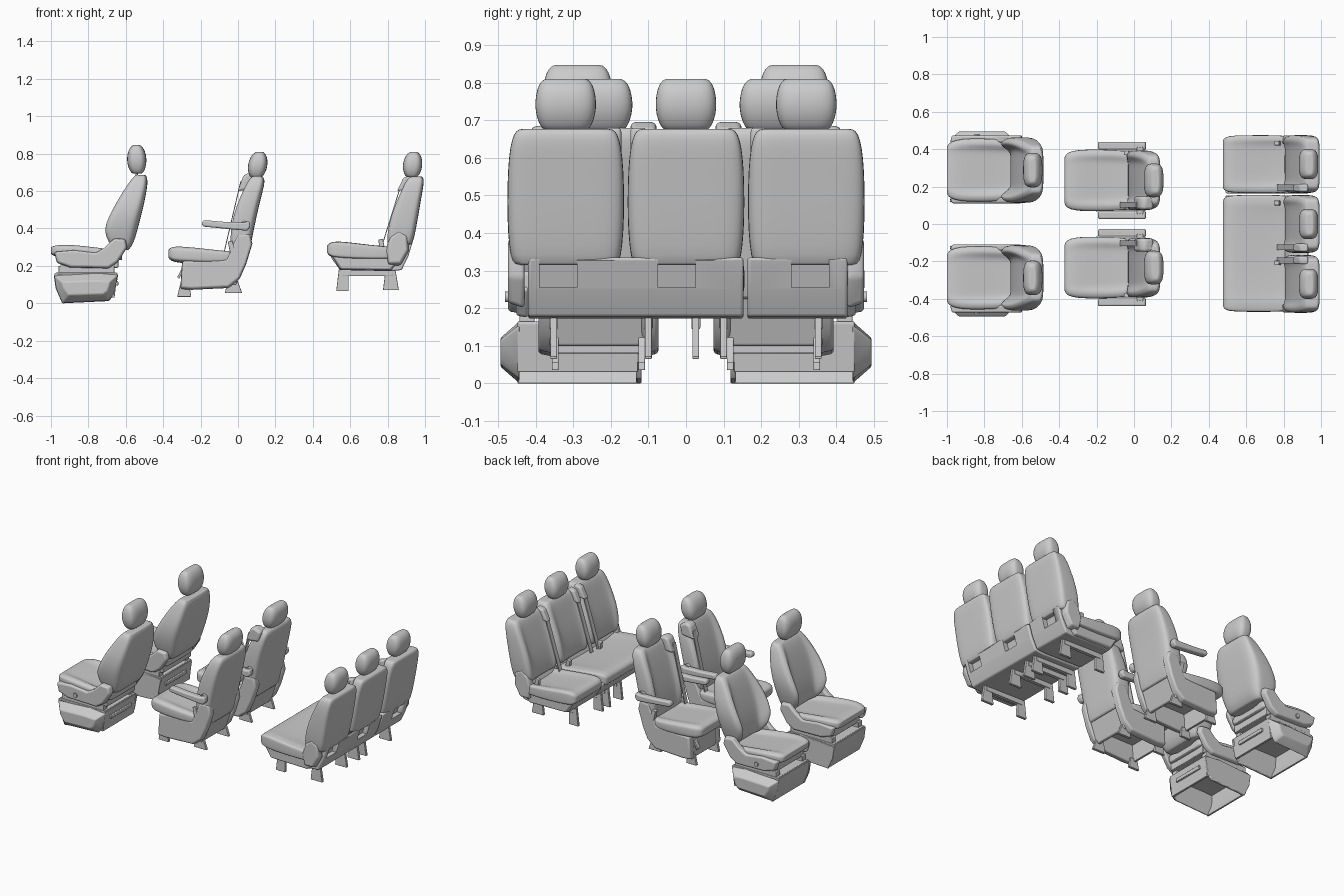
import bpy, bmesh, math
from mathutils import Vector


def finish(name, bm, angle=40):
    bmesh.ops.recalc_face_normals(bm, faces=bm.faces)
    me = bpy.data.meshes.new(name)
    bm.to_mesh(me)
    bm.free()
    ob = bpy.data.objects.new(name, me)
    bpy.context.collection.objects.link(ob)
    bpy.ops.object.select_all(action='DESELECT')
    bpy.context.view_layer.objects.active = ob
    ob.select_set(True)
    bpy.ops.object.shade_smooth_by_angle(angle=math.radians(angle))
    return ob


def loft(name, axis, stations, y, p=0.42, n=40):
    """Upholstered form: station = (position, back, front centre, front bolster, half width)."""
    bm = bmesh.new()

    def ring(st, k=1.0):
        s, a, bc, bb, w = st
        pts = []
        for i in range(n):
            t = 2 * math.pi * i / n
            u = math.copysign(abs(math.cos(t)) ** p, math.cos(t))
            v = math.copysign(abs(math.sin(t)) ** p, math.sin(t))
            e = min(1, max(0, (abs(u) - 0.58) / 0.26))
            b = bc + (bb - bc) * e * e * (3 - 2 * e)
            m = (a + bc) / 2
            d = m + (a + (b - a) * (v + 1) / 2 - m) * k
            yy = y + u * w * k
            pts.append(bm.verts.new((d, yy, s) if axis == 'z' else (s, yy, d)))
        return pts

    rings = [ring(stations[0], 0.4), ring(stations[0], 0.85)]
    rings += [ring(st) for st in stations]
    rings += [ring(stations[-1], 0.85), ring(stations[-1], 0.4)]
    for r, q in zip(rings, rings[1:]):
        for i in range(n):
            j = (i + 1) % n
            bm.faces.new((r[i], r[j], q[j], q[i]))
    bm.faces.new(rings[0])
    bm.faces.new(rings[-1])
    ob = finish(name, bm, 60)
    ob.modifiers.new("soft", 'SUBSURF').levels = 1
    ob.modifiers["soft"].render_levels = 1
    return ob


def plate(name, prof, y0, y1, bevel=0.008, taper=(1, 1)):
    """Side profile (x, z) extruded from y0 to y1; the y1 face may be tapered."""
    bm = bmesh.new()
    cx = (min(q[0] for q in prof) + max(q[0] for q in prof)) / 2
    cz = (min(q[1] for q in prof) + max(q[1] for q in prof)) / 2
    a = [bm.verts.new((x, y0, z)) for x, z in prof]
    b = [bm.verts.new((cx + (x - cx) * taper[0], y1, cz + (z - cz) * taper[1])) for x, z in prof]
    bm.faces.new(a)
    bm.faces.new(b)
    for i in range(len(prof)):
        j = (i + 1) % len(prof)
        bm.faces.new((a[i], a[j], b[j], b[i]))
    ob = finish(name, bm)
    if bevel:
        m = ob.modifiers.new("bevel", 'BEVEL')
        m.width, m.segments, m.limit_method = bevel, 3, 'ANGLE'
    return ob


def box(name, x0, x1, y0, y1, z0, z1, bevel=0.004):
    return plate(name, [(x0, z0), (x1, z0), (x1, z1), (x0, z1)], y0, y1, bevel)


def rod(name, p0, p1, r):
    p0, p1 = Vector(p0), Vector(p1)
    d = p1 - p0
    bm = bmesh.new()
    bmesh.ops.create_cone(bm, cap_ends=True, segments=16, radius1=r, radius2=r, depth=d.length)
    bmesh.ops.rotate(bm, verts=bm.verts, matrix=d.to_track_quat('Z', 'Y').to_matrix())
    bmesh.ops.translate(bm, verts=bm.verts, vec=(p0 + p1) / 2)
    return finish(name, bm)


def headrest(name, x, z, h, lean, y, w):
    st = []
    for t, d, k in [(0, .028, .72), (.08, .040, .84), (.3, .052, .97), (.55, .054, 1),
                    (.8, .046, .93), (.94, .031, .82), (1, .018, .68)]:
        c = x + lean * t
        st.append((z + h * t, c + d * 0.95, c - d, c - d, w * k))
    loft(name, 'z', st, y, 0.62)
    for o in (-.04, .04):
        rod(name + "_post", (x - .005, y + o, z - .05), (x + lean * .3, y + o, z + .04), .006)


def strap(name, pts, y, w=.03):
    back = [(x + .005, z) for x, z in reversed(pts)]
    plate(name, pts + back, y - w / 2, y + w / 2, 0)


def foot(name, x0, x1, z0, xa, za, y):
    """Flared floor bracket."""
    plate(name, [(x0, z0), (x1, z0), (xa + .025, za), (xa - .025, za)], y - .009, y + .009, .003)


# ---- front row: two bucket seats on box pedestals ----
for s in (1, -1):
    c = .288
    Y = lambda r: s * (c + r)
    loft("front_cushion", 'x', [(-1.0, .265, .300, .300, .13), (-.985, .25, .308, .312, .15),
         (-.93, .24, .308, .320, .168), (-.82, .23, .290, .312, .170), (-.70, .23, .272, .295, .165),
         (-.62, .23, .268, .285, .15)], Y(0))
    loft("front_backrest", 'z', [(.285, -.585, -.65, -.66, .135), (.32, -.558, -.665, -.70, .150),
         (.39, -.538, -.655, -.733, .168), (.46, -.52, -.640, -.705, .178), (.54, -.500, -.615, -.660, .172),
         (.61, -.487, -.590, -.615, .152), (.66, -.482, -.568, -.578, .135), (.685, -.492, -.55, -.552, .12)], Y(0))
    headrest("front_headrest", -.538, .695, .152, -.004, Y(0), .094)
    # reclining side covers
    shield = [(-.985, .275), (-.97, .215), (-.90, .19), (-.69, .185), (-.64, .22), (-.59, .30),
              (-.60, .345), (-.66, .35), (-.71, .30), (-.76, .27), (-.88, .285)]
    plate("front_side_cover", shield, Y(.145), Y(.186), .01, (.96, .92))
    plate("front_inner_cover", shield, Y(-.145), Y(-.178), .01, (.96, .92))
    rod("front_adjuster_knob", (-.84, Y(.18), .23), (-.84, Y(.194), .23), .014)
    # rails and seat pan
    box("front_seat_pan", -.95, -.64, Y(-.145), Y(.145), .19, .25)
    for r in (-.135, .135):
        box("front_rail", -.96, -.66, Y(r - .02), Y(r + .02), .155, .20)
    # hollow pedestal with a bulging outer panel
    ped = [(-.985, .15), (-.975, .08), (-.94, .0), (-.69, .012), (-.66, .05), (-.64, .155), (-.75, .165)]
    plate("pedestal_outer_panel", ped, Y(.155), Y(.206), .006, (.74, .46))
    plate("pedestal_inner_wall", ped, Y(-.17), Y(-.155), .004)
    plate("pedestal_front", [(-.982, .16), (-.972, .08), (-.938, .0), (-.926, 0), (-.96, .08), (-.965, .16)],
          Y(-.16), Y(.16), .003)
    plate("pedestal_rear", [(-.675, .03), (-.66, .03), (-.645, .16), (-.66, .16)], Y(-.16), Y(.16), .003)
    box("pedestal_top", -.975, -.65, Y(-.16), Y(.16), .15, .165)
    box("pedestal_crossbar", -.665, -.64, Y(-.11), Y(.10), .095, .118)

# ---- middle row: two captain chairs with armrests ----
for s in (1, -1):
    c = .233
    Y = lambda r: s * (c + r)
    loft("middle_cushion", 'x', [(-.372, .245, .285, .285, .125), (-.36, .225, .302, .305, .148),
         (-.31, .215, .303, .310, .164), (-.20, .21, .285, .300, .166), (-.08, .21, .270, .285, .163),
         (-.01, .22, .27, .28, .15)], Y(0))
    loft("middle_backrest", 'z', [(.225, .045, -.03, -.03, .14), (.27, .06, -.035, -.045, .152),
         (.37, .080, -.025, -.050, .160), (.47, .100, .000, -.034, .162), (.56, .122, .025, .000, .158),
         (.63, .140, .050, .034, .148), (.665, .143, .064, .056, .135), (.68, .13, .078, .075, .12)], Y(0))
    headrest("middle_headrest", .098, .672, .138, .018, Y(0), .092)
    # lower shell
    shell = [(-.30, .225), (-.31, .075), (-.25, .07), (-.05, .08), (.01, .13), (.045, .21),
             (.078, .32), (.065, .38), (.0, .375), (-.03, .30), (-.06, .235)]
    for o in (1, -1):
        plate("middle_side_shell", shell, Y(o * .115), Y(o * .160), .01, (.97, .94))
        foot("middle_front_foot", -.325, -.25, .035, -.285, .10, Y(o * .115))
        foot("middle_rear_foot", -.07, .022, .055, -.03, .13, Y(o * .115))
        rod("armrest_pivot", (.035, Y(o * .14), .42), (.035, Y(o * .18), .42), .022)
        plate("armrest", [(-.195, .425), (-.185, .445), (-.08, .436), (.03, .432), (.06, .44), (.066, .41),
              (.05, .388), (-.03, .395), (-.13, .405), (-.185, .41)], Y(o * .165), Y(o * .206), .012)
    plate("middle_front_panel", [(-.30, .08), (-.285, .08), (-.28, .22), (-.298, .22)], Y(-.12), Y(.12), .003)
    plate("middle_rear_panel", [(-.03, .10), (-.01, .10), (.07, .33), (.04, .33)], Y(-.13), Y(.13), .006)
    box("middle_seat_pan", -.30, .02, Y(-.13), Y(.13), .19, .23)
    plate("release_lever", [(-.325, .14), (-.315, .13), (-.28, .20), (-.29, .205)], Y(.08), Y(.11), .003)
    # belt guide, belt and buckle
    plate("middle_belt_guide", [(-.002, .60), (.03, .685), (.06, .698), (.105, .675), (.09, .61)],
          Y(-.155), Y(-.085), .014)
    strap("middle_belt", [(.012, .65), (-.075, .28)], Y(-.13))
    plate("middle_buckle", [(-.04, .26), (-.01, .26), (-.03, .335), (-.055, .33)], Y(.135), Y(.16), .004)

# ---- rear row: three-place bench, split one plus two ----
for y, w in [(.32, .155), (-.157, .313)]:
    loft("bench_cushion", 'x', [(.475, .275, .305, .305, w - .025), (.487, .25, .324, .326, w - .010),
         (.53, .24, .328, .335, w - .001), (.65, .235, .308, .320, w), (.78, .235, .290, .305, w),
         (.87, .24, .288, .30, w - .01)], y, .26 if w < .2 else .2)
cutters = []
for y in (-.34, -.025, .33):
    k = plate("pocket_cutter", [(.88, .255), (1.0, .255), (1.0, .345), (.907, .345)], y - .05, y + .05, 0)
    k.hide_render = True
    k.hide_set(True)
    cutters.append(k)
under = [(.487, .275), (.50, .24), (.545, .178), (.82, .172), (.875, .178), (.91, .25), (.936, .335),
         (.83, .335), (.80, .28)]
for y0, y1, ks in [(.163, .43, cutters[2:]), (-.42, .153, cutters[:2])]:
    base = plate("bench_base", under, y0, y1, .008)
    for k in ks:
        base.modifiers.new("pocket", 'BOOLEAN').object = k
for y, o in [(.32, 1), (0, 0), (-.32, -1)]:
    loft("bench_backrest", 'z', [(.315, .928, .81, .80, .138), (.335, .938, .805, .79, .147),
         (.40, .952, .815, .797, .154), (.48, .966, .835, .815, .156), (.57, .981, .868, .855, .154),
         (.63, .992, .89, .882, .148), (.665, .994, .906, .902, .138), (.677, .985, .92, .918, .125)], y, .34)
    headrest("bench_headrest", .93, .675, .135, .010, y - (.04 * o * .0), .082)
    strap("bench_belt", [(.868, .63), (.765, .30)], y - .125 * (o or 1))
    plate("bench_belt_guide", [(.85, .60), (.885, .672), (.93, .682), (.93, .61)],
          y - .105 * (o or 1), y - .148 * (o or 1), .01)
    plate("bench_buckle", [(.76, .27), (.79, .27), (.775, .345), (.75, .34)], y + .10, y + .125, .004)
for s in (1, -1):
    # hinge covers and flared end skirts
    plate("bench_hinge_cover", [(.80, .20), (.87, .20), (.915, .28), (.91, .37), (.86, .40), (.81, .36), (.785, .28)],
          s * .43, s * .474, .01, (.85, .85))
    plate("bench_end_skirt", [(.487, .275), (.545, .18), (.82, .175), (.88, .25), (.84, .28)],
          s * .42, s * .452, .008, (.95, .9))
for y in (-.352, -.10, .026, .10, .352):
    foot("bench_front_foot", .525, .592, .065, .565, .19, y)
    foot("bench_rear_foot", .775, .86, .07, .815, .19, y)
    box("bench_foot_rail", .56, .83, y - .012, y + .012, .145, .18)
